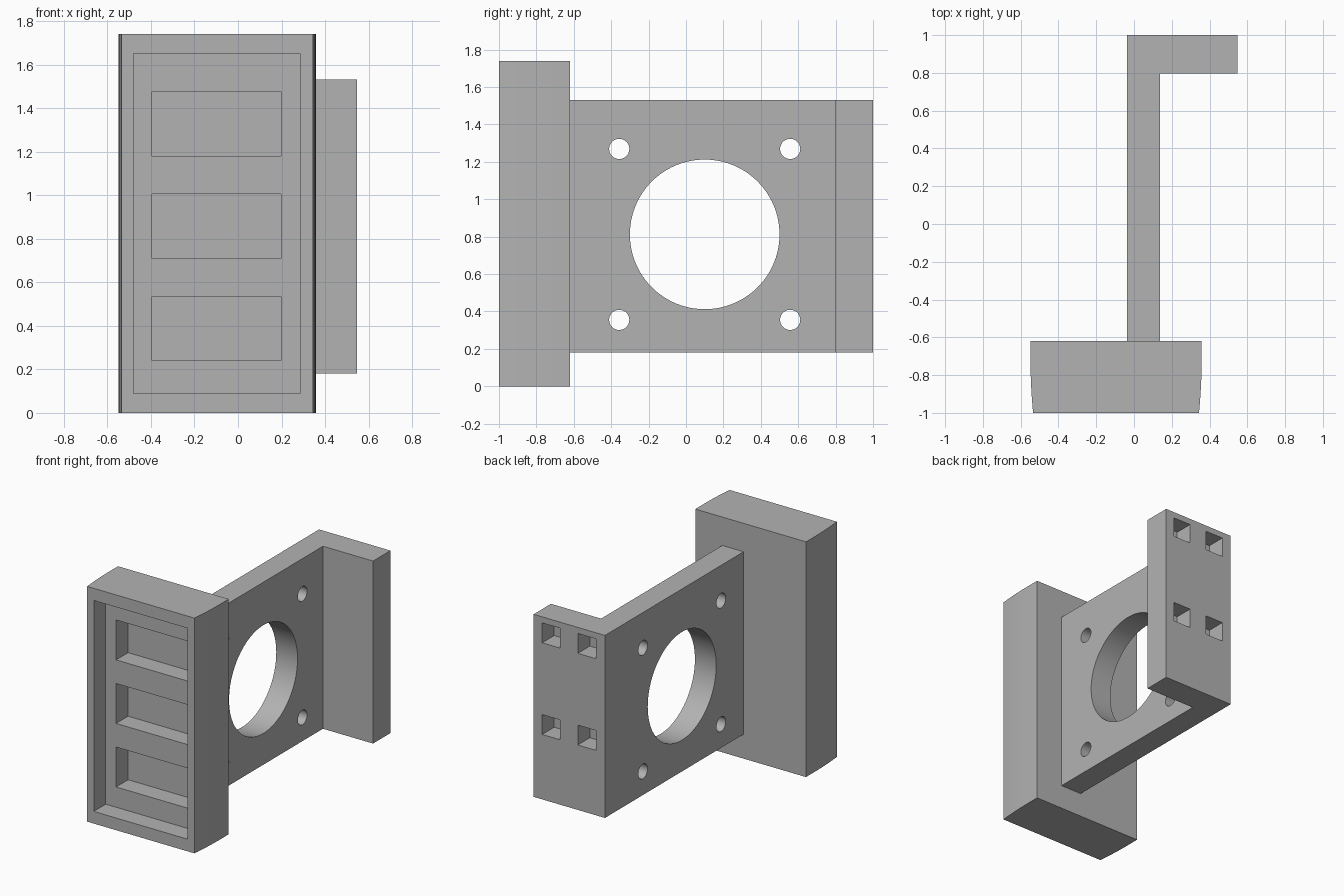
import bpy
import bmesh
import math
from mathutils import Matrix, Vector

default = bpy.data.objects.get("Cube")
if default:
    bpy.data.objects.remove(default, do_unlink=True)

# One plain grey for the whole bracket
grey = bpy.data.materials.new("plain grey")
grey.use_nodes = True
colour = (0.45, 0.45, 0.45, 1)
grey.diffuse_color = colour
grey.node_tree.nodes["Principled BSDF"].inputs["Base Color"].default_value = colour


def finish(bm, name):
    bmesh.ops.recalc_face_normals(bm, faces=bm.faces)
    mesh = bpy.data.meshes.new(name)
    bm.to_mesh(mesh)
    bm.free()
    mesh.materials.append(grey)
    obj = bpy.data.objects.new(name, mesh)
    bpy.context.collection.objects.link(obj)
    return obj


def extrude_outline(name, outline, bottom, top):
    bm = bmesh.new()
    face = bm.faces.new([bm.verts.new((x, y, bottom)) for x, y in outline])
    result = bmesh.ops.extrude_face_region(bm, geom=[face])
    verts = [g for g in result["geom"] if isinstance(g, bmesh.types.BMVert)]
    bmesh.ops.translate(bm, verts=verts, vec=(0, 0, top - bottom))
    return finish(bm, name)


def box(name, low, high):
    low, high = Vector(low), Vector(high)
    bm = bmesh.new()
    matrix = Matrix.Translation((low + high) / 2) @ Matrix.Diagonal((*(high - low), 1))
    bmesh.ops.create_cube(bm, size=1, matrix=matrix)
    return finish(bm, name)


def drill(name, y, z, radius, sides):
    bm = bmesh.new()
    matrix = Matrix.Translation((0.05, y, z)) @ Matrix.Rotation(math.pi / 2, 4, "Y")
    bmesh.ops.create_cone(bm, cap_ends=True, segments=sides, radius1=radius,
                          radius2=radius, depth=0.6, matrix=matrix)
    return finish(bm, name)


def carve(target, cutters):
    bpy.context.view_layer.objects.active = target
    for cutter in cutters:
        cutter.hide_render = True
        mod = target.modifiers.new("cut", "BOOLEAN")
        mod.operation = "DIFFERENCE"
        mod.solver = "EXACT"
        mod.object = cutter
        bpy.ops.object.modifier_apply(modifier=mod.name)
        bpy.data.objects.remove(cutter, do_unlink=True)


def smooth(obj):
    bpy.ops.object.select_all(action="DESELECT")
    obj.select_set(True)
    bpy.context.view_layer.objects.active = obj
    bpy.ops.object.shade_smooth_by_angle(angle=math.radians(30))


# Front block: sides curve gently inward toward the front
centre, half, back, front, bend = -0.095, 0.453, -0.62, -1.0, -0.72
side = [(half, back)]
for i in range(9):
    t = i / 8
    side.append((half - 0.014 * t * t, bend + (front - bend) * t))
outline = [(centre + x, y) for x, y in side]
outline += [(centre - x, y) for x, y in reversed(side)]
block = extrude_outline("front_block", outline, 0, 1.74)

# Shallow tray in the front, with three deeper pockets
tray_floor, pocket_floor = -0.86, -0.72
cutters = [box("tray_cutter", (-0.48, -1.1, 0.09), (0.285, tray_floor, 1.65))]
for i in range(3):
    low = 0.24 + i * 0.47
    cutters.append(box("pocket_cutter", (-0.395, -0.95, low),
                       (0.198, pocket_floor, low + 0.295)))
carve(block, cutters)
smooth(block)

# L-shaped arm: a long plate with a thicker flange at the back
arm = extrude_outline("arm_with_flange", [
    (-0.037, back), (0.137, back), (0.137, 0.797),
    (0.547, 0.797), (0.547, 1), (-0.037, 1)], 0.18, 1.53)

# Large bore with four bolt holes around it
bore_y, bore_z, spread = 0.1, 0.812, 0.457
cutters = [drill("bore_cutter", bore_y, bore_z, 0.4, 96)]
for sy in (-1, 1):
    for sz in (-1, 1):
        cutters.append(drill("bolt_cutter", bore_y + sy * spread,
                             bore_z + sz * spread, 0.054, 32))

# Four blind square sockets in the back of the flange
for x in (0.038, 0.33):
    for z in (0.66, 1.338):
        cutters.append(box("socket_cutter", (x, 0.86, z), (x + 0.147, 1.1, z + 0.147)))
carve(arm, cutters)
smooth(arm)
